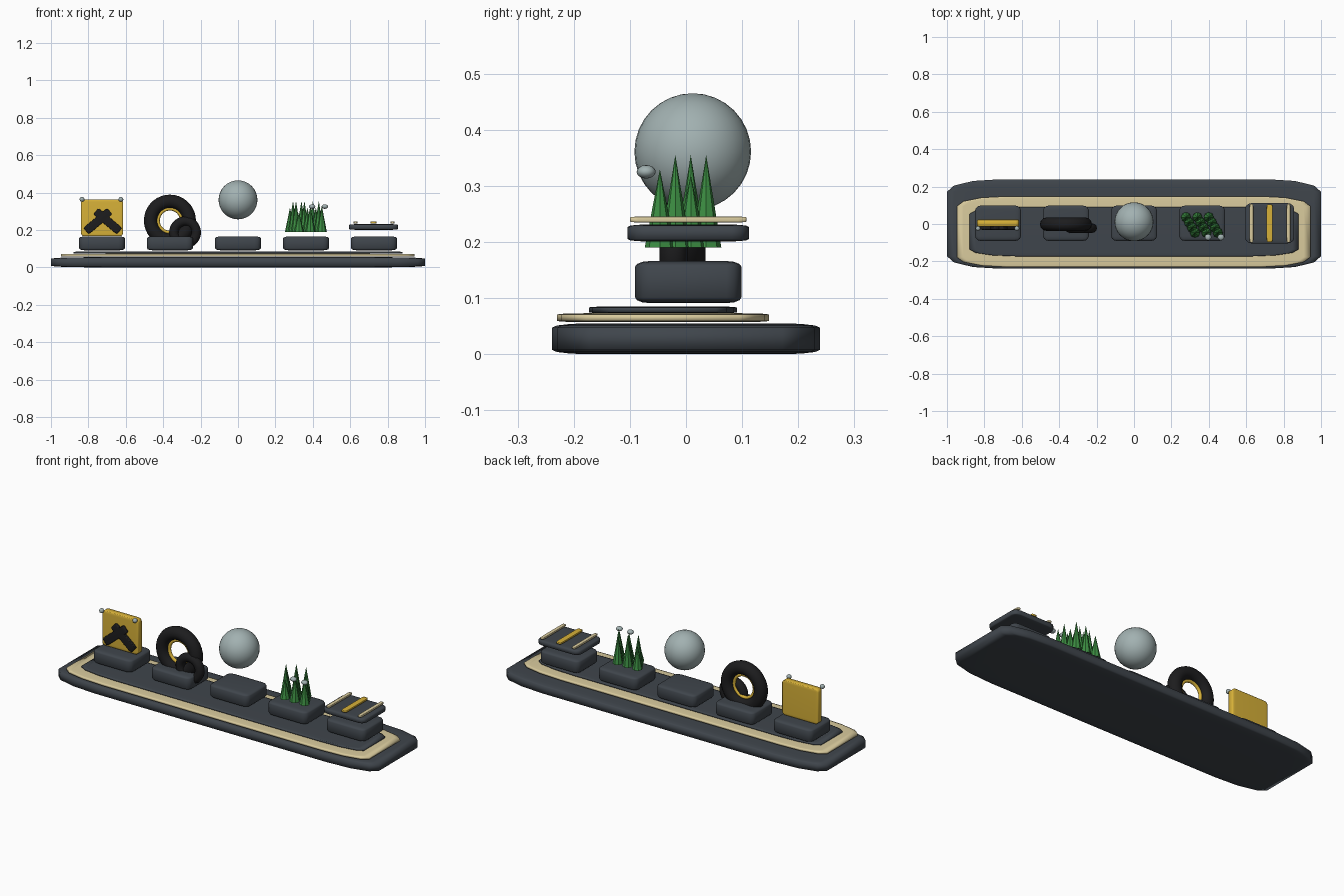
import bpy, bmesh, math
from mathutils import Matrix

if "Cube" in bpy.data.objects:
    bpy.data.objects.remove(bpy.data.objects["Cube"])


def material(name, rgb):
    m = bpy.data.materials.new(name)
    m.diffuse_color = (*rgb, 1)
    m.use_nodes = True
    m.node_tree.nodes["Principled BSDF"].inputs["Base Color"].default_value = m.diffuse_color
    return m


SLATE = material("dark slate", (0.050, 0.060, 0.072))
SAND = material("pale sand", (0.70, 0.60, 0.34))
YELLOW = material("warm yellow", (0.68, 0.44, 0.04))
BLACK = material("rubber black", (0.012, 0.012, 0.013))
GREEN = material("leaf green", (0.045, 0.27, 0.055))
SILVER = material("grey silver", (0.36, 0.44, 0.44))


def finish(bm, name, mat, smooth=True):
    bmesh.ops.recalc_face_normals(bm, faces=bm.faces)
    me = bpy.data.meshes.new(name)
    bm.to_mesh(me)
    bm.free()
    for p in me.polygons:
        p.use_smooth = smooth
    me.materials.append(mat)
    ob = bpy.data.objects.new(name, me)
    bpy.context.collection.objects.link(ob)
    return ob


def block(name, mat, centre, size, bevel=0.14, turn=0):
    """Rounded unit cube stretched to size, turned about y."""
    bm = bmesh.new()
    bmesh.ops.create_cube(bm, size=1)
    bmesh.ops.bevel(bm, geom=bm.edges[:], offset=bevel, segments=3,
                    profile=0.5, affect='EDGES')
    m = (Matrix.Translation(centre) @ Matrix.Rotation(turn, 4, 'Y')
         @ Matrix.Diagonal((*size, 1)))
    bm.transform(m)
    return finish(bm, name, mat)


def ball(name, centre, radii, seg=24, rings=14):
    bm = bmesh.new()
    bmesh.ops.create_uvsphere(bm, u_segments=seg, v_segments=rings, radius=1)
    bm.transform(Matrix.Translation(centre) @ Matrix.Diagonal((*radii, 1)))
    return finish(bm, name, SILVER)


def ring(name, mat, centre, major, minor, seg=36, sides=12):
    """Torus standing upright, its axle along y."""
    bm = bmesh.new()
    loops = []
    for i in range(seg):
        a = math.tau * i / seg
        loop = []
        for j in range(sides):
            b = math.tau * j / sides
            r = major + minor * math.cos(b)
            loop.append(bm.verts.new((centre[0] + r * math.cos(a),
                                      centre[1] + minor * math.sin(b),
                                      centre[2] + r * math.sin(a))))
        loops.append(loop)
    for i in range(seg):
        p, q = loops[i], loops[(i + 1) % seg]
        for j in range(sides):
            k = (j + 1) % sides
            bm.faces.new((p[j], q[j], q[k], p[k]))
    return finish(bm, name, mat)


# stepped base
block("base_slab", SLATE, (0, 0, 0.0275), (2, 0.478, 0.055))
block("sand_border", SAND, (-0.002, -0.041, 0.065), (1.89, 0.378, 0.016))
block("deck_plate", SLATE, (0, -0.041, 0.079), (1.76, 0.263, 0.012))

# five plinths
X = [-0.727, -0.364, 0, 0.364, 0.727]
for i, x in enumerate(X):
    block(f"plinth_{i + 1}", SLATE, (x, 0.004, 0.1285), (0.245, 0.19, 0.075))

# warning sign with crossed bars and bolts
block("sign_panel", YELLOW, (X[0], 0.005, 0.265), (0.224, 0.038, 0.196), 0.08)
block("sign_bar_left", BLACK, (-0.749, -0.022, 0.247), (0.165, 0.018, 0.045),
      turn=math.radians(-40))
block("sign_bar_right", BLACK, (-0.697, -0.022, 0.247), (0.165, 0.018, 0.045),
      turn=math.radians(40))
for side in (-1, 1):
    ball("sign_bolt", (-0.73 + side * 0.104, -0.024, 0.364), (0.013,) * 3, 12, 8)

# tyres
ring("large_tyre", BLACK, (X[1], -0.001, 0.25), 0.103, 0.036)
ring("tyre_rim", YELLOW, (X[1], -0.001, 0.25), 0.063, 0.009)
ring("small_tyre", BLACK, (-0.283, -0.022, 0.187), 0.06, 0.025)

# floating globe
ball("globe", (0, 0.012, 0.361), (0.104, 0.104, 0.104), 32, 16)

# small forest in a slanted grid
for row in range(4):
    for col in range(3):
        h = 0.165 if row < 3 else 0.14
        if (row + col) % 3 == 0:
            h -= 0.035
        bm = bmesh.new()
        bmesh.ops.create_cone(bm, cap_ends=True, segments=8, radius1=0.027,
                              radius2=0, depth=h)
        bm.transform(Matrix.Translation((0.278 + col * 0.061 + row * 0.016,
                                         0.036 - row * 0.0275,
                                         0.19 + h / 2)))
        finish(bm, "tree", GREEN, False)
for x in (0.396, 0.465):
    ball("forest_pebble", (x, -0.071, 0.325), (0.018, 0.017, 0.012), 14, 8)

# hovering tray with three strips
block("tray", SLATE, (0.725, 0.004, 0.216), (0.262, 0.216, 0.03))
for x in (0.628, 0.826):
    block("tray_strip", SAND, (x, 0.004, 0.24), (0.02, 0.207, 0.011))
block("tray_centre_strip", YELLOW, (0.725, 0.004, 0.24), (0.032, 0.2, 0.011))
